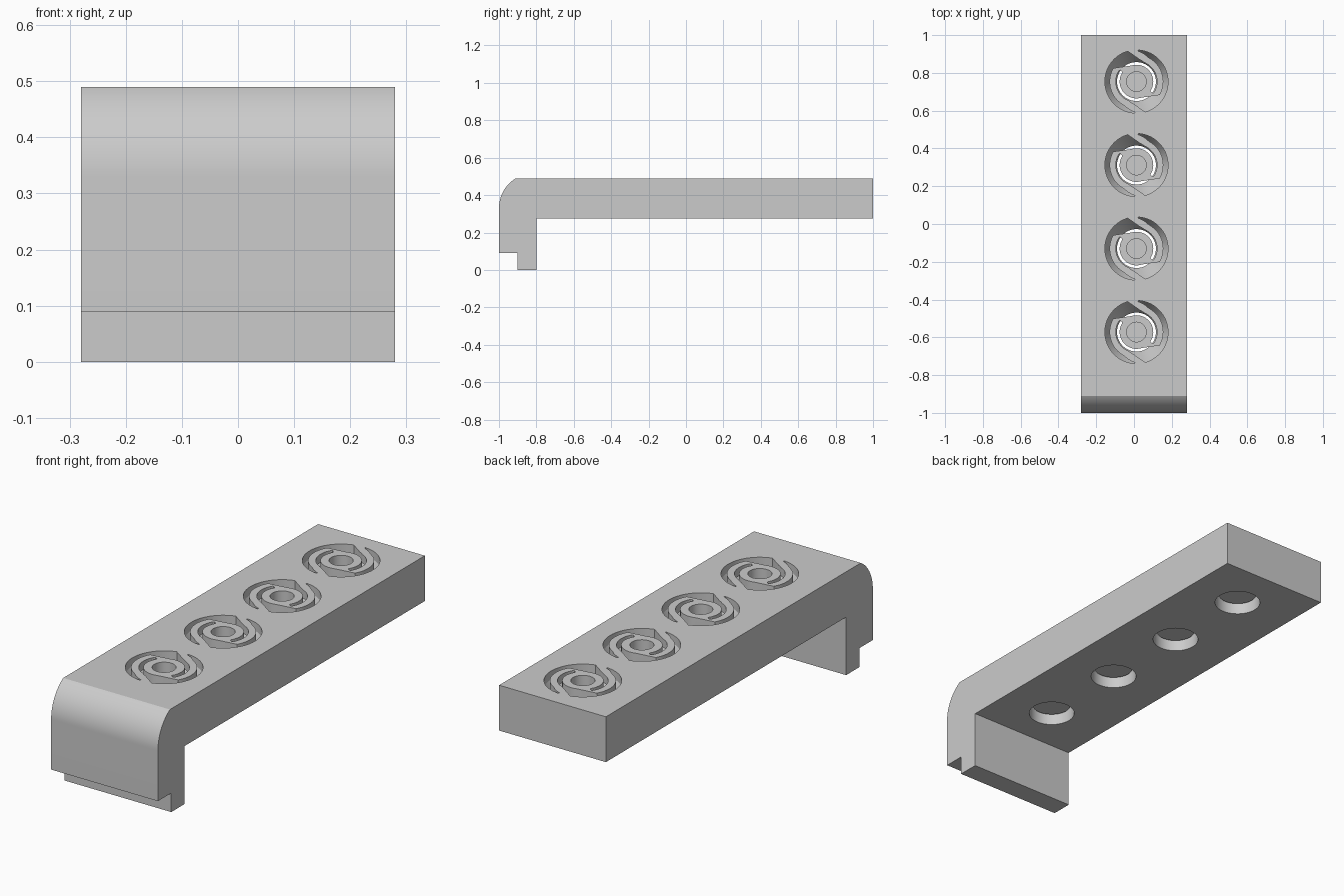
import bpy, bmesh
from math import sin, cos, radians, asin, pi
from mathutils import Matrix, Vector

cube = bpy.data.objects.get("Cube")
if cube:
    bpy.data.objects.remove(cube, do_unlink=True)

TOP, UNDER, HALF = 0.49, 0.275, 0.28
CENTRES = [(0.013, 0.754 - 0.442 * i) for i in range(4)]

grey = bpy.data.materials.new("plain_grey")
grey.use_nodes = True
grey.diffuse_color = (0.6, 0.6, 0.6, 1)
grey.node_tree.nodes["Principled BSDF"].inputs["Base Color"].default_value = (0.6, 0.6, 0.6, 1)


def make(name, bm):
    bmesh.ops.recalc_face_normals(bm, faces=bm.faces[:])
    mesh = bpy.data.meshes.new(name)
    bm.to_mesh(mesh)
    bm.free()
    mesh.materials.append(grey)
    ob = bpy.data.objects.new(name, mesh)
    bpy.context.scene.collection.objects.link(ob)
    return ob


def prism(bm, points, offset):
    """Extrude a closed outline of 3D points along offset."""
    face = bm.faces.new([bm.verts.new(p) for p in points])
    out = bmesh.ops.extrude_face_region(bm, geom=[face])
    bmesh.ops.translate(bm, vec=offset, verts=[v for v in out["geom"] if isinstance(v, bmesh.types.BMVert)])


def lathe(bm, profile, x, y, steps=64):
    """Revolve an (r, z) profile whose two ends lie on the axis."""
    rings = []
    for r, z in profile:
        if r == 0:
            rings.append([bm.verts.new((x, y, z))] * steps)
        else:
            rings.append([bm.verts.new((x + r * cos(2 * pi * i / steps), y + r * sin(2 * pi * i / steps), z))
                          for i in range(steps)])
    for a, b in zip(rings, rings[1:]):
        for i in range(steps):
            j = (i + 1) % steps
            bm.faces.new(list(dict.fromkeys((a[i], a[j], b[j], b[i]))))


def arc(r0, r1, a0, a1, n=28):
    return [((r0 + (r1 - r0) * i / n) * Vector((cos(t), sin(t))))
            for i in range(n + 1) for t in [radians(a0 + (a1 - a0) * i / n)]]


# Body: side profile with a rounded nose and a stepped foot
R = 0.187
sweep = asin((TOP - 0.33) / R)
nose = [(-1 + R - R * cos(sweep * i / 20), 0.33 + R * sin(sweep * i / 20)) for i in range(20, -1, -1)]
profile = [(-1, 0.09), (-0.9, 0.09), (-0.9, 0), (-0.8, 0), (-0.8, UNDER), (1, UNDER), (1, TOP)] + nose
bm = bmesh.new()
prism(bm, [(-HALF, y, z) for y, z in profile], (2 * HALF, 0, 0))
body = make("button_bracket", bm)

# Funnel cavities that leave a round plunger in the middle
bm = bmesh.new()
for x, y in CENTRES:
    lathe(bm, [(0, 0.2), (0.103, 0.2), (0.103, 0.33), (0.17, 0.45), (0.088, 0.45), (0.088, 0.32), (0, 0.32)], x, y)
cavities = make("cavity_cutter", bm)

# Blind holes in the plunger tops
bm = bmesh.new()
for x, y in CENTRES:
    lathe(bm, [(0, 0.4), (0.052, 0.4), (0.052, 0.6), (0, 0.6)], x, y, 48)
dimples = make("dimple_cutter", bm)

# Paired S-shaped slots that free the spring arms
outline = (arc(0.167, 0.167, 266, 106) + arc(0.118, 0.109, 82, 68, 4) + arc(0.109, 0.109, 64, -32)
           + arc(0.106, 0.092, -35, -35, 2) + arc(0.089, 0.089, -32, 108)
           + arc(0.142, 0.142, 150, 240) + arc(0.143, 0.162, 244, 267, 8))
bm = bmesh.new()
for x, y in CENTRES:
    for turn in (0, pi):
        spin = Matrix.Rotation(turn, 2)
        prism(bm, [(x + q.x, y + q.y, 0.445) for q in (spin @ p for p in outline)], (0, 0, 0.1))
slots = make("slot_cutter", bm)

bpy.ops.object.select_all(action="DESELECT")
bpy.context.view_layer.objects.active = body
body.select_set(True)
for cutter in (cavities, dimples, slots):
    mod = body.modifiers.new(cutter.name, "BOOLEAN")
    mod.operation, mod.solver, mod.object = "DIFFERENCE", "EXACT", cutter
    bpy.ops.object.modifier_apply(modifier=mod.name)
    bpy.data.objects.remove(cutter, do_unlink=True)

bpy.ops.object.shade_smooth_by_angle(angle=radians(25))
